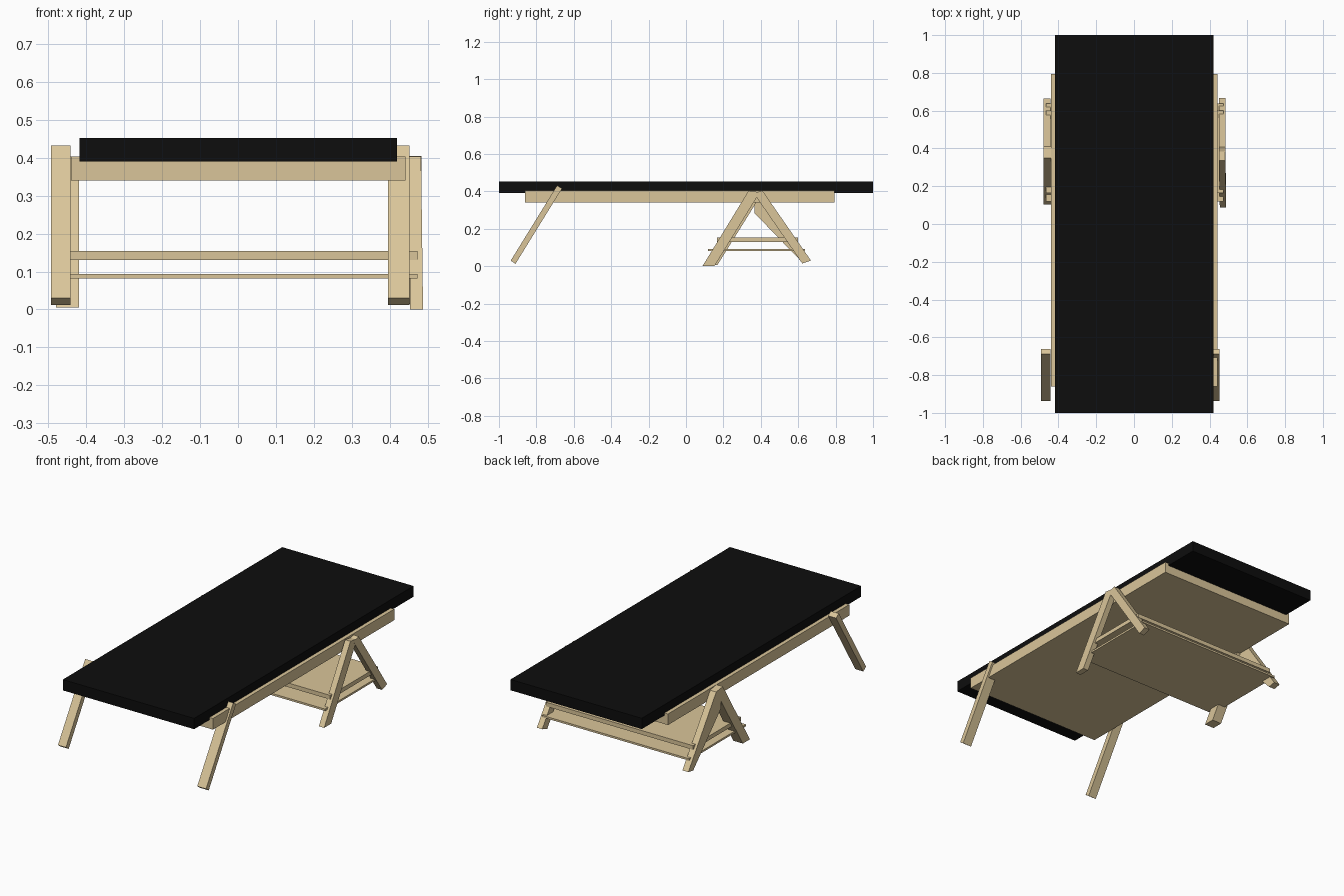
import bpy, bmesh

if "Cube" in bpy.data.objects:
    bpy.data.objects.remove(bpy.data.objects["Cube"])


def material(name, rgb):
    m = bpy.data.materials.new(name)
    m.diffuse_color = (*rgb, 1)
    m.use_nodes = True
    m.node_tree.nodes["Principled BSDF"].inputs["Base Color"].default_value = m.diffuse_color
    return m


wood = material("pale_wood", (0.70, 0.56, 0.32))
black = material("black_fabric", (0.004, 0.004, 0.004))


def prism(name, profile, x0, x1, mat=wood, slant=0.0):
    """Extrude a (y, z) side profile from x0 to x1; slant leans the foot outwards."""
    bm = bmesh.new()
    ztop = max(z for _, z in profile)
    lean = lambda z: slant * (ztop - z)
    face = bm.faces.new([bm.verts.new((x0 + lean(z), y, z)) for y, z in profile])
    ext = bmesh.ops.extrude_face_region(bm, geom=[face])
    moved = [v for v in ext["geom"] if isinstance(v, bmesh.types.BMVert)]
    bmesh.ops.translate(bm, verts=moved, vec=(x1 - x0, 0, 0))
    bmesh.ops.recalc_face_normals(bm, faces=bm.faces)
    me = bpy.data.meshes.new(name)
    bm.to_mesh(me)
    bm.free()
    me.materials.append(mat)
    ob = bpy.data.objects.new(name, me)
    bpy.context.collection.objects.link(ob)
    return ob


def board(name, x, y, z, mat=wood):
    return prism(name, [(y[0], z[0]), (y[1], z[0]), (y[1], z[1]), (y[0], z[1])], *x, mat)


# Mattress and bed base
board("mattress", (-0.418, 0.42), (-1, 1), (0.39, 0.452), black)
board("bed_base", (-0.44, 0.442), (-0.86, 0.793), (0.34, 0.404))

# Slanted front legs, one per side
front_leg = [(-0.937, 0.03), (-0.912, 0.012), (-0.663, 0.415), (-0.689, 0.432)]
prism("front_leg_left", front_leg, -0.493, -0.442)
prism("front_leg_right", front_leg, 0.396, 0.452)

# Rear trestle: two crossing legs on each side
trestle_front = [(0.088, 0.005), (0.152, 0.005), (0.395, 0.395), (0.335, 0.404)]
prism("trestle_front_leg_right", [(0.088, 0.0), (0.152, 0.0)] + trestle_front[2:],
      0.449, 0.483, slant=0.013)
prism("trestle_front_leg_left", [(y + 0.015, z) for y, z in trestle_front], -0.48, -0.42)
prism("trestle_back_leg_right",
      [(0.362, 0.39), (0.622, 0.014), (0.668, 0.03), (0.408, 0.405)], 0.45, 0.484)
prism("trestle_back_leg_left",
      [(0.365, 0.385), (0.365, 0.285), (0.62, 0.022), (0.664, 0.03), (0.41, 0.395)],
      -0.48, -0.442)

# Shelves spanning the trestle
board("upper_shelf", (-0.465, 0.473), (0.165, 0.6), (0.13, 0.154))
board("lower_shelf", (-0.465, 0.473), (0.118, 0.637), (0.082, 0.093))
